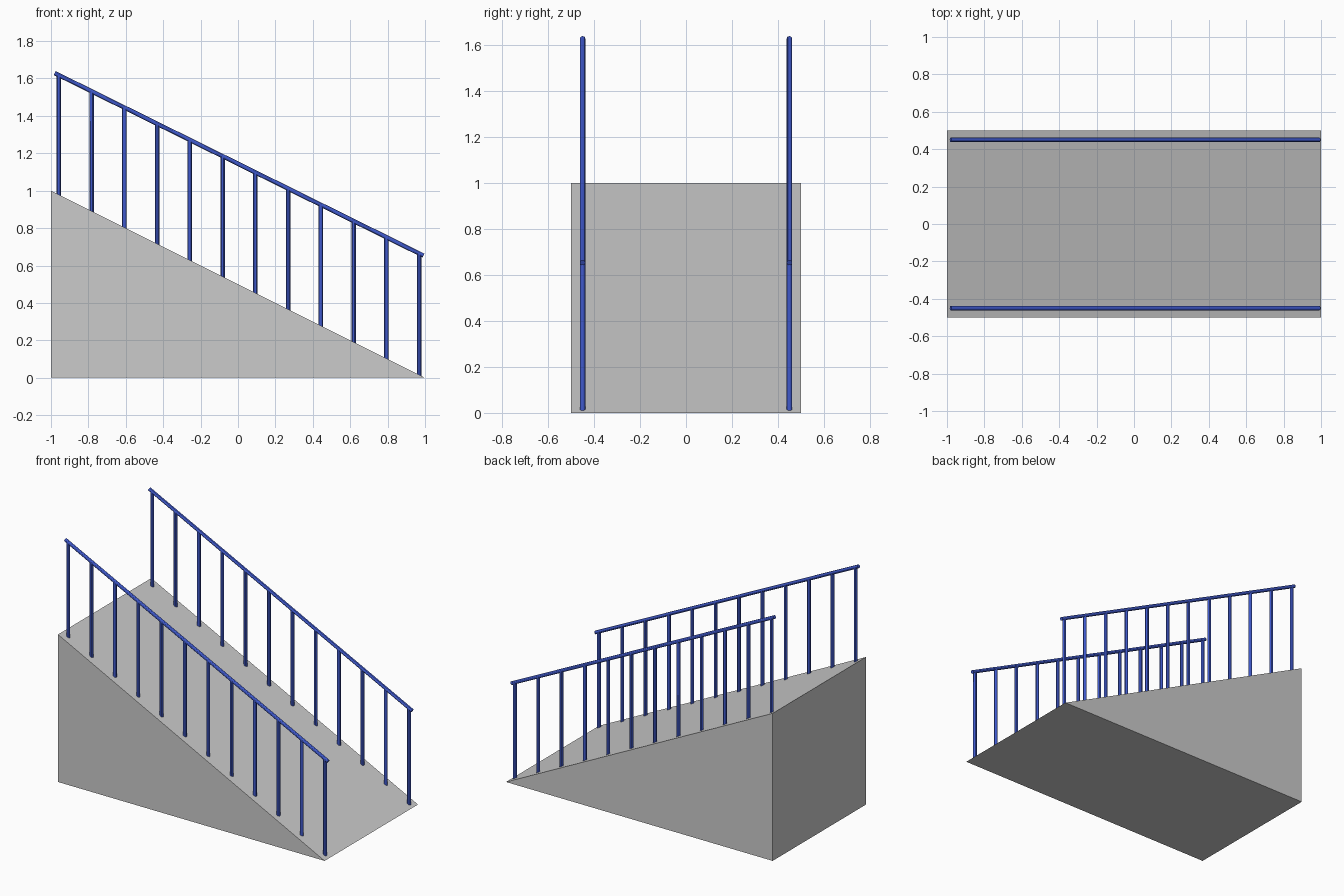
import bpy, bmesh
from mathutils import Vector

if "Cube" in bpy.data.objects:
    bpy.data.objects.remove(bpy.data.objects["Cube"])

R = 0.0118
SIDES = 12
blue = bpy.data.materials.new("blue_paint")
blue.diffuse_color = (0.05, 0.1, 0.6, 1)
blue.use_nodes = True
blue.node_tree.nodes["Principled BSDF"].inputs["Base Color"].default_value = blue.diffuse_color


def finish(name, bm, mat=None):
    bmesh.ops.recalc_face_normals(bm, faces=bm.faces)
    me = bpy.data.meshes.new(name)
    bm.to_mesh(me)
    bm.free()
    ob = bpy.data.objects.new(name, me)
    bpy.context.collection.objects.link(ob)
    if mat:
        me.materials.append(mat)
        bpy.context.view_layer.objects.active = ob
        bpy.ops.object.select_all(action='DESELECT')
        ob.select_set(True)
        bpy.ops.object.shade_smooth_by_angle()
    return ob


def bar(name, a, b, slope=0.0):
    """Round bar from a to b; slope slants the ends of an upright bar."""
    a, b = Vector(a), Vector(b)
    bm = bmesh.new()
    bmesh.ops.create_cone(bm, cap_ends=True, segments=SIDES, radius1=R,
                          radius2=R, depth=(b - a).length)
    for v in bm.verts:
        v.co.z += slope * v.co.x
    rot = (b - a).to_track_quat('Z', 'Y') if slope == 0 else None
    for v in bm.verts:
        v.co = (rot @ v.co if rot else v.co) + (a + b) / 2
    return finish(name, bm, blue)


# ramp wedge
bm = bmesh.new()
tri = bm.faces.new([bm.verts.new((x, -0.5, z)) for x, z in ((-1, 0), (1, 0), (-1, 1))])
ext = bmesh.ops.extrude_face_region(bm, geom=[tri], use_keep_orig=True)
for v in ext["geom"]:
    if isinstance(v, bmesh.types.BMVert):
        v.co.y = 0.5
finish("ramp", bm)

# handrails and balusters on both sides
top, low = Vector((-0.98, 0, 1.629)), Vector((0.992, 0, 0.653))
for side, y in (("front", -0.45), ("back", 0.45)):
    bar(side + "_handrail", (top.x, y, top.z), (low.x, y, low.z))
    for i in range(12):
        x = -0.958 + i * 1.926 / 11
        rail_z = top.z + (low.z - top.z) * (x - top.x) / (low.x - top.x)
        bar(f"{side}_baluster_{i + 1}", (x, y, 0.5 - x / 2), (x, y, rail_z), -0.5)
